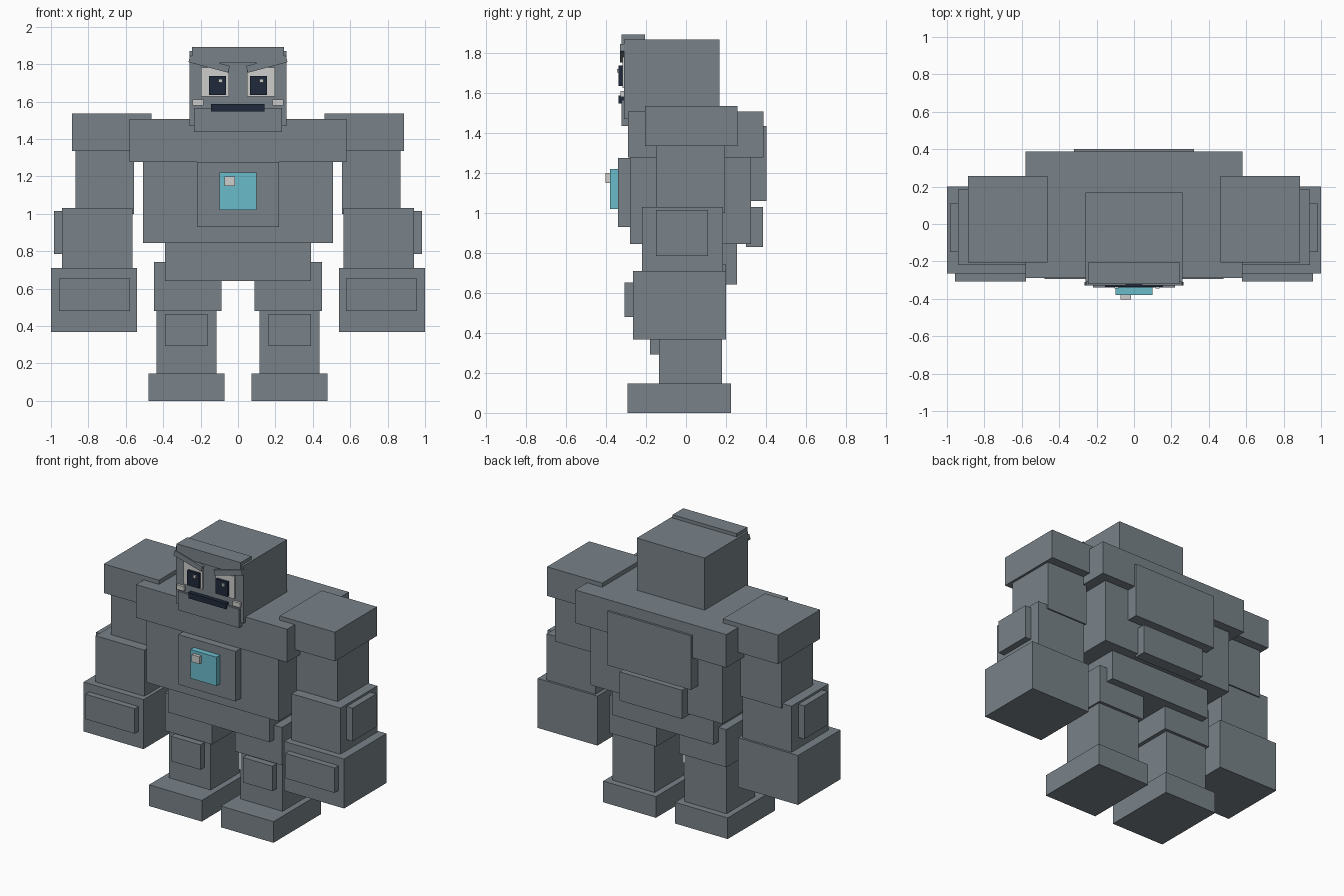
import bpy, bmesh, math
from mathutils import Matrix, Vector


def material(name, rgb):
    m = bpy.data.materials.new(name)
    m.diffuse_color = (*rgb, 1.0)
    return m


STONE = material("slate grey", (0.19, 0.225, 0.25))
GEM = material("turquoise", (0.145, 0.50, 0.60))
PALE = material("pale grey", (0.61, 0.61, 0.60))
DARK = material("dark navy", (0.014, 0.023, 0.045))


def box(name, x, y, z, mat=STONE, tilt=0.0):
    """Box from (min, max) ranges; tilt turns it about the y axis."""
    centre = Vector([sum(r) / 2 for r in (x, y, z)])
    size = [r[1] - r[0] for r in (x, y, z)]
    bm = bmesh.new()
    bmesh.ops.create_cube(bm, size=1.0, matrix=Matrix.Translation(centre)
                          @ Matrix.Rotation(tilt, 4, 'Y') @ Matrix.Diagonal((*size, 1)))
    me = bpy.data.meshes.new(name)
    bm.to_mesh(me)
    bm.free()
    me.materials.append(mat)
    ob = bpy.data.objects.new(name, me)
    bpy.context.collection.objects.link(ob)
    return ob


def pair(name, x, y, z, mat=STONE, tilt=0.0):
    """Same box on both sides of x = 0; x is given for the +x side."""
    box(name + "_left", x, y, z, mat, tilt)
    box(name + "_right", (-x[1], -x[0]), y, z, mat, -tilt)


# Torso
box("shoulder_block", (-0.58, 0.58), (-0.29, 0.387), (1.278, 1.508))
box("torso", (-0.507, 0.507), (-0.28, 0.325), (0.845, 1.28))
box("pelvis", (-0.39, 0.39), (-0.21, 0.255), (0.642, 0.85))
box("chest_plate", (-0.22, 0.22), (-0.34, -0.27), (0.93, 1.277))
box("chest_gem", (-0.1, 0.1), (-0.38, -0.33), (1.02, 1.22), GEM)
box("gem_glint", (-0.073, -0.015), (-0.403, -0.375), (1.15, 1.2), PALE)
box("upper_back_plate", (-0.32, 0.32), (0.3, 0.402), (1.06, 1.435))
box("lower_back_plate", (-0.24, 0.24), (0.3, 0.385), (0.83, 1.03))

# Head
box("head", (-0.26, 0.26), (-0.31, 0.168), (1.47, 1.87))
box("brow_ridge", (-0.246, 0.246), (-0.322, -0.205), (1.807, 1.893))
box("jaw", (-0.235, 0.235), (-0.324, -0.2), (1.437, 1.567))
box("mouth", (-0.145, 0.143), (-0.338, -0.30), (1.548, 1.588), DARK)

# Face details
pair("eye_white", (0.049, 0.197), (-0.319, -0.305), (1.626, 1.782), PALE)
pair("pupil", (0.064, 0.155), (-0.337, -0.315), (1.636, 1.738), DARK)
pair("eyebrow", (0.044, 0.264), (-0.33, -0.31), (1.782, 1.819), STONE, -math.radians(15))
pair("tooth", (0.185, 0.243), (-0.327, -0.305), (1.58, 1.612), PALE)
for side, x in (("left", 0.126), ("right", -0.093)):
    box("eye_glint_" + side, (x - 0.01, x + 0.01), (-0.346, -0.336), (1.703, 1.722), PALE)

# Arms
pair("shoulder_pad", (0.463, 0.887), (-0.205, 0.257), (1.335, 1.537))
pair("upper_arm", (0.555, 0.87), (-0.15, 0.195), (1.0, 1.34))
pair("forearm", (0.565, 0.94), (-0.22, 0.185), (0.70, 1.03))
pair("forearm_plate", (0.92, 0.985), (-0.15, 0.11), (0.785, 1.015))
pair("fist", (0.54, 1.0), (-0.265, 0.2), (0.367, 0.71))
pair("knuckle_plate", (0.578, 0.957), (-0.307, -0.25), (0.48, 0.653))

# Legs
pair("thigh", (0.088, 0.449), (-0.16, 0.2), (0.48, 0.742))
pair("shin", (0.115, 0.437), (-0.135, 0.18), (0.14, 0.49))
pair("knee_plate", (0.163, 0.39), (-0.18, -0.12), (0.292, 0.465))
pair("foot", (0.073, 0.478), (-0.293, 0.225), (0.0, 0.147))
